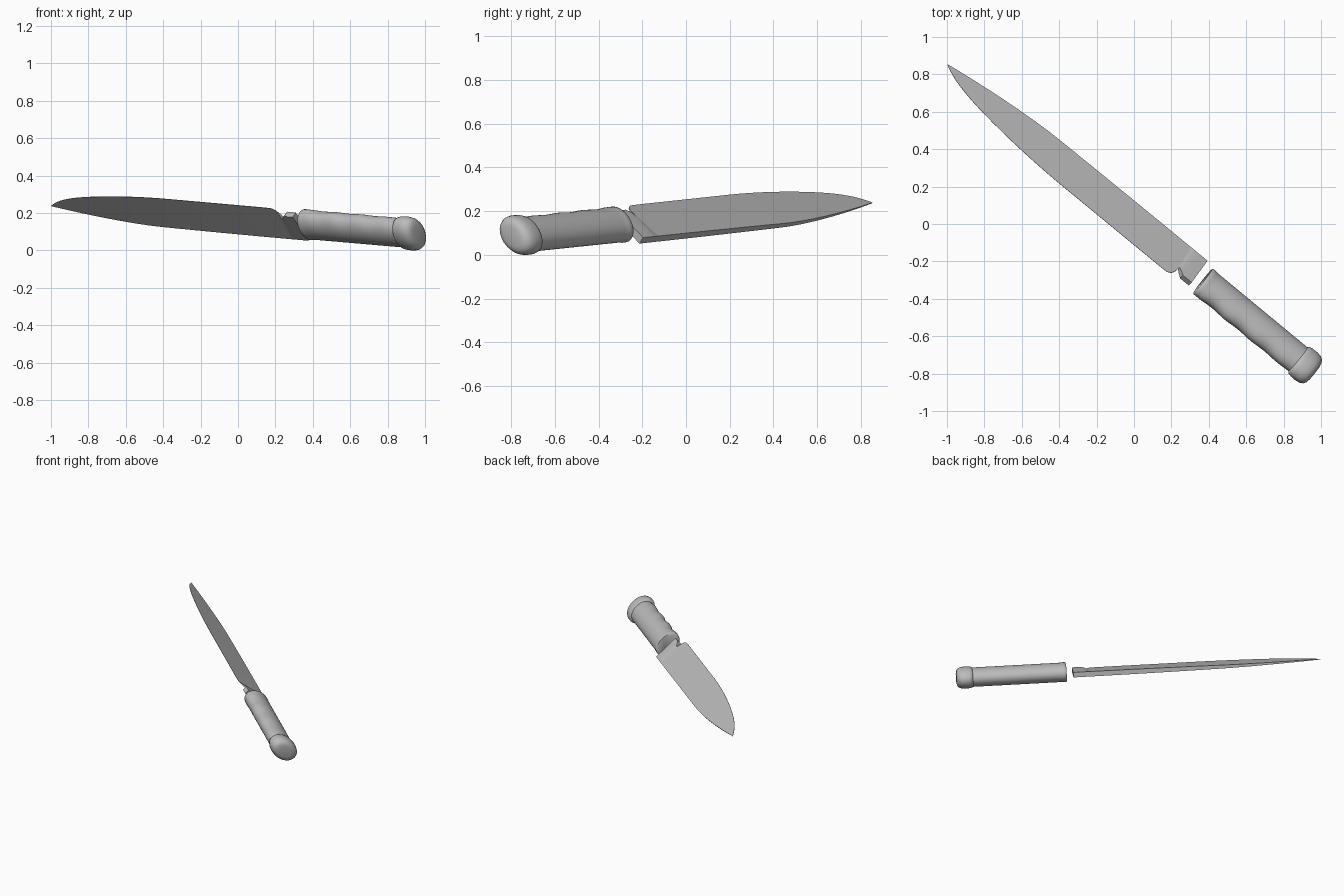
import bpy, bmesh, math
from mathutils import Vector, Matrix

cube = bpy.data.objects.get("Cube")
if cube:
    bpy.data.objects.remove(cube, do_unlink=True)

# Knife frame: u runs to the tip, v from spine to cutting edge, n across the blade
along = Vector((-0.770, 0.634, 0.068)).normalized()
across = Vector((-0.443, -0.608, 0.656))
across = (across - along * across.dot(along)).normalized()
side = along.cross(across)
frame = Matrix((along, across, side)).transposed().to_4x4()
frame.translation = Vector((0.385, -0.205, 0.065))

grey = bpy.data.materials.new("steel grey")
grey.use_nodes = True
colour = (0.5, 0.5, 0.5, 1)
grey.diffuse_color = colour
grey.node_tree.nodes["Principled BSDF"].inputs["Base Color"].default_value = colour


def loft(name, rings, angle):
    """Skin a list of equal-length closed rings and cap both ends."""
    bm = bmesh.new()
    loops = [[bm.verts.new(p) for p in ring] for ring in rings]
    for a, b in zip(loops, loops[1:]):
        for i in range(len(a)):
            j = (i + 1) % len(a)
            bm.faces.new((a[i], a[j], b[j], b[i]))
    bm.faces.new(loops[0])
    bm.faces.new(loops[-1])
    bmesh.ops.recalc_face_normals(bm, faces=bm.faces)
    mesh = bpy.data.meshes.new(name)
    bm.to_mesh(mesh)
    bm.free()
    mesh.materials.append(grey)
    mesh.shade_smooth()
    mesh.set_sharp_from_angle(angle=math.radians(angle))
    obj = bpy.data.objects.new(name, mesh)
    obj.matrix_world = frame
    bpy.context.collection.objects.link(obj)


# Blade: tang shoulder and finger notch, then a wedge that tapers to the tip
TIP = 1.748


def blade_ring(u, edge, edge_half):
    rise = max(0, (u - 1.03) / (TIP - 1.03))
    spine = 0.082 * rise ** 1.6
    half = 0.002 + 0.016 * (1 - (u / TIP) ** 2)
    edge_half = min(edge_half, half)
    edge = max(edge, spine + 0.002)
    return [(u, spine, -half), (u, edge, -edge_half),
            (u, edge, edge_half), (u, spine, half)]


heel = [(0, 0.19, 0.017), (0.06, 0.19, 0.017), (0.085, 0.168, 0.015),
        (0.1, 0.155, 0.01), (0.106, 0.19, 0.004), (0.118, 0.215, 0.002),
        (0.14, 0.229, 0.001)]
rings = [blade_ring(*h) for h in heel]
STEPS = 36
for i in range(1, STEPS + 1):
    u = 0.14 + (TIP - 0.14) * math.sin(math.pi / 2 * i / STEPS)
    s = max(0, (u - 0.85) / (TIP - 0.85))
    rings.append(blade_ring(u, 0.23 - 0.1 * s ** 2 - 0.048 * s ** 10, 0.001))
loft("blade", rings, 30)


# Handle and pommel: oval sections around a shared axis
def oval(u, a, b, groove=0.0, sides=40):
    ring = []
    for k in range(sides):
        t = math.tau * k / sides
        grip = groove * max(0, math.sin(t))
        ring.append((u, 0.117 + (a + grip) * math.sin(t), b * math.cos(t)))
    return ring


# Grip with a rounded front lip and shallow finger grooves
rings = [oval(-0.045, 0.092, 0.065), oval(-0.05, 0.097, 0.069),
         oval(-0.07, 0.097, 0.069)]
GRIP = 32
for i in range(GRIP + 1):
    f = i / GRIP
    wave = 0.005 * math.cos(math.tau * 3.5 * f) * (1 - 0.4 * f)
    rings.append(oval(-0.085 - 0.63 * f, 0.094 - 0.002 * f, 0.067, wave))
loft("handle_grip", rings, 50)

# Rounded pommel cap
pommel = [(-0.705, 0.092, 0.066), (-0.712, 0.102, 0.072), (-0.73, 0.107, 0.075),
          (-0.765, 0.108, 0.076), (-0.79, 0.103, 0.073), (-0.807, 0.092, 0.065),
          (-0.816, 0.076, 0.053), (-0.82, 0.055, 0.038)]
loft("pommel", [oval(*p) for p in pommel], 50)
